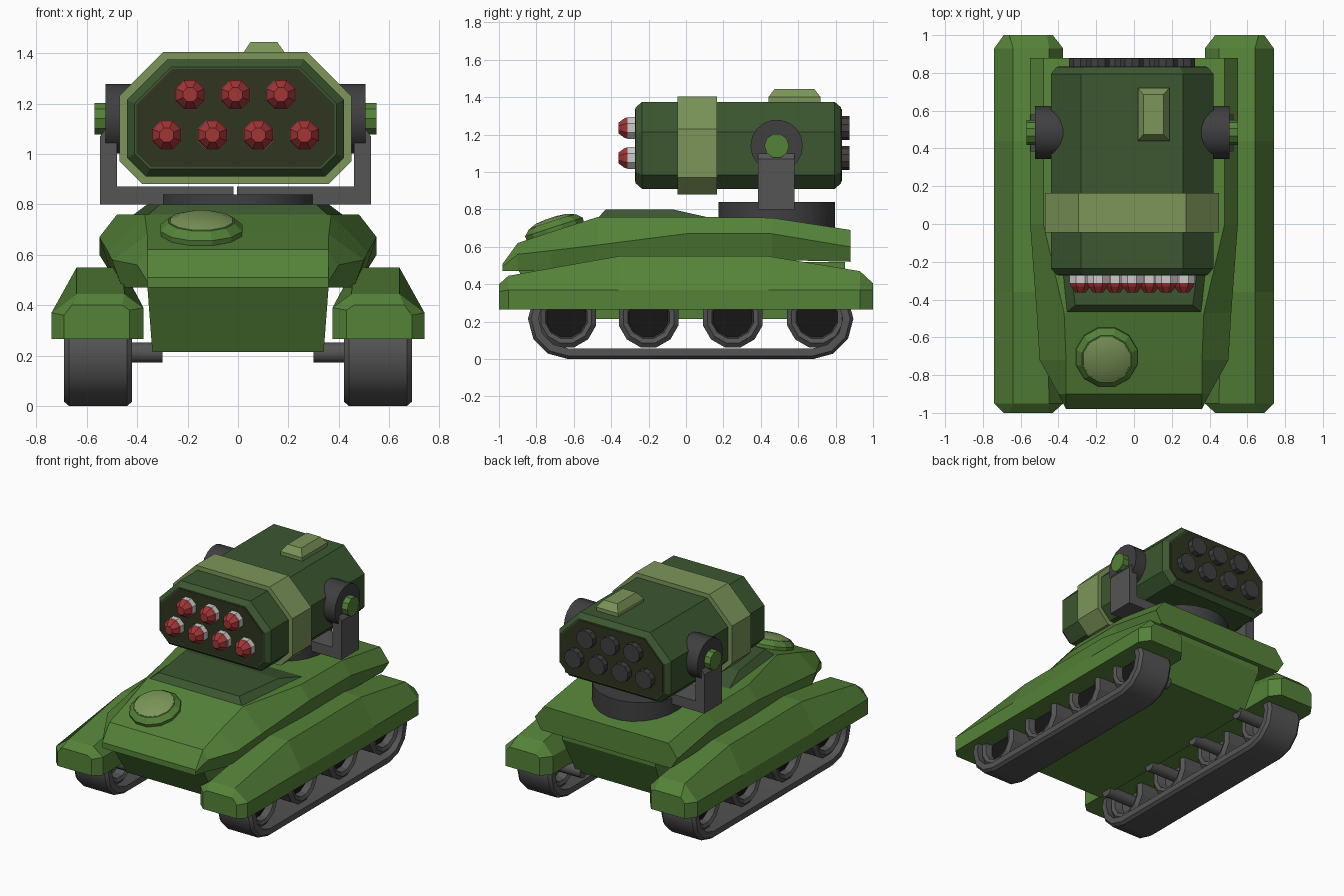
import bpy, bmesh, math
from mathutils import Matrix, Vector

if "Cube" in bpy.data.objects:
    bpy.data.objects.remove(bpy.data.objects["Cube"])

CX = -0.01          # the launcher group sits very slightly off centre
PI = math.pi


def mat(name, r, g, b):
    m = bpy.data.materials.new(name)
    m.diffuse_color = (r, g, b, 1)
    m.use_nodes = True
    m.node_tree.nodes["Principled BSDF"].inputs["Base Color"].default_value = m.diffuse_color
    return m


GREEN = mat("green", 0.09, 0.225, 0.04)
DARK = mat("dark_green", 0.045, 0.095, 0.03)
LIGHT = mat("light_green", 0.20, 0.30, 0.10)
FACE = mat("pod_face", 0.028, 0.035, 0.014)
STEEL = mat("steel", 0.09, 0.09, 0.09)
IRON = mat("dark_steel", 0.05, 0.05, 0.053)
BLACK = mat("black", 0.008, 0.008, 0.008)
RED = mat("red", 0.36, 0.035, 0.035)
WHITE = mat("white", 0.7, 0.7, 0.7)


def finish(name, bm, m, mirror=False, smooth=None, x=0.0):
    bmesh.ops.recalc_face_normals(bm, faces=bm.faces)
    me = bpy.data.meshes.new(name)
    bm.to_mesh(me)
    bm.free()
    ob = bpy.data.objects.new(name, me)
    bpy.context.collection.objects.link(ob)
    ob.location.x = x
    me.materials.append(m)
    if mirror:
        ob.modifiers.new("mirror", "MIRROR").use_mirror_merge = False
    if smooth:
        bpy.ops.object.select_all(action='DESELECT')
        ob.select_set(True)
        bpy.context.view_layer.objects.active = ob
        bpy.ops.object.shade_smooth_by_angle(angle=math.radians(smooth))
    return ob


def loft(name, sections, m, closed=False, **kw):
    """Skin a list of closed cross-sections; closed joins the last to the first."""
    bm = bmesh.new()
    rings = [[bm.verts.new(p) for p in s] for s in sections]
    pairs = list(zip(rings, rings[1:])) + ([(rings[-1], rings[0])] if closed else [])
    for a, b in pairs:
        for i in range(len(a)):
            j = (i + 1) % len(a)
            bm.faces.new((a[i], a[j], b[j], b[i]))
    if not closed:
        bm.faces.new(rings[0])
        bm.faces.new(rings[-1])
    return finish(name, bm, m, **kw)


def turned(name, profile, centre, axis, sides, m, **kw):
    """Solid of revolution: profile of (radius, distance along axis)."""
    rot = Vector((0, 0, 1)).rotation_difference(Vector(axis)).to_matrix()
    c = Vector(centre)
    secs = [[c + rot @ Vector((r * math.cos((k + .5) * 2 * PI / sides),
                               r * math.sin((k + .5) * 2 * PI / sides), h))
             for k in range(sides)] for r, h in profile]
    return loft(name, secs, m, **kw)


def full(half, y):
    """Mirror a half section of (x, z) points into a full ring at y."""
    return [(x, y, z) for x, z in half] + [(-x, y, z) for x, z in reversed(half)]


def rect(x0, x1, y0, y1, z):
    return [(x0, y0, z), (x1, y0, z), (x1, y1, z), (x0, y1, z)]


# lower hull, sloped at both ends
loft("lower_hull", [rect(-.34, .34, -.74, .72, .215),
                    rect(-.36, .36, -.90, .85, .48),
                    rect(-.36, .36, -.90, .85, .52)], GREEN)

# upper hull: y, then low, widest and top points of the half section
hull = [(-.98, (.36, .47), (.36, .495), (.36, .51)),
        (-.90, (.38, .47), (.40, .56), (.36, .62)),
        (-.72, (.46, .47), (.50, .58), (.36, .68)),
        (-.47, (.47, .49), (.515, .61), (.37, .76)),
        (0.0, (.50, .52), (.55, .67), (.48, .76)),
        (.46, (.50, .53), (.55, .67), (.48, .755)),
        (.88, (.50, .52), (.55, .60), (.48, .69))]
loft("upper_hull", [full([lo, wi, to], y) for y, lo, wi, to in hull], GREEN)

# raised plate on the deck
loft("deck_plate", [[(-.36, -.47, .755), (.36, -.47, .755), (.42, .13, .755), (-.42, .13, .755)],
                    [(-.31, -.43, .80), (.31, -.43, .80), (.36, -.07, .80), (-.36, -.07, .80)]], DARK)

# fenders over the tracks: y, inner x, outer x, shoulder z, top inner x, top outer x, top z
fender = [(-1.0, .43, .69, .36, .46, .66, .40),
          (-.95, .375, .74, .37, .45, .64, .445),
          (-.36, .375, .74, .37, .46, .64, .55),
          (.44, .375, .74, .37, .46, .64, .55),
          (.93, .375, .74, .37, .45, .64, .47),
          (1.0, .43, .69, .37, .46, .66, .405)]
loft("fender", [[(xi, y, .265), (xo, y, .265), (xo, y, zs), (to, y, zt), (ti, y, zt), (xi, y, zs + .02)]
                for y, xi, xo, zs, ti, to, zt in fender], GREEN, mirror=True)

# track bands: a chamfered strip swept round the end wheels
path = [(.68, t) for t in range(-90, 91, 30)] + [(-.63, t) for t in range(90, 271, 30)]
strip = [(.42, .158), (.42, .198), (.44, .215), (.67, .215), (.69, .198), (.69, .158)]
loft("track", [[(x, y + r * math.cos(math.radians(a)), .215 + r * math.sin(math.radians(a)))
                for x, r in strip] for y, a in path], STEEL, closed=True, mirror=True, smooth=35)

# road wheels with hollow faces, dark dishes and axles
for i, y in enumerate((-.64, -.20, .25, .70)):
    turned(f"wheel_{i}", [(.105, -.03), (.115, -.09), (.14, -.10), (.165, -.08), (.165, .08),
                          (.14, .10), (.115, .09), (.105, .03)], (.555, y, .222), (1, 0, 0), 12,
           STEEL, mirror=True)
    turned(f"wheel_dish_{i}", [(.112, -.02), (.112, .045)], (.555, y, .222), (1, 0, 0), 12,
           BLACK, mirror=True)
    turned(f"axle_{i}", [(.042, 0), (.042, .26)], (.30, y, .212), (1, 0, 0), 10,
           STEEL, mirror=True, smooth=40)

# crew hatch lying on the sloped nose
n = Vector((0, -math.sin(.315), math.cos(.315)))
hc = Vector((-.145, -.70, .687))
turned("hatch_rim", [(.165, -.02), (.168, .02), (.135, .05)], hc, n, 12, GREEN)
turned("hatch_lid", [(.132, .04), (.128, .052), (.09, .066), (.03, .072)], hc, n, 12, LIGHT, smooth=30)

# turntable
turned("turntable", [(.315, .70), (.315, .84)], (0, .485, 0), (0, 0, 1), 24, IRON, smooth=35)

# bracket: a floor bar and an upright on each side
bracket = [(.007, .80), (.537, .80), (.537, 1.07), (.515, 1.10), (.47, 1.10), (.47, .87), (.007, .87)]
loft("bracket", [[(x, y, z) for x, z in bracket] for y in (.385, .58)], STEEL, mirror=True, x=CX)
turned("pivot_disc", [(.14, .30), (.14, .515)], (0, .485, 1.14), (1, 0, 0), 18, IRON,
       mirror=True, smooth=35, x=CX)
turned("pivot_pin", [(.066, .40), (.066, .56)], (0, .485, 1.14), (1, 0, 0), 10, GREEN,
       mirror=True, x=CX)


# launcher pod: octagonal tube with bevelled ends
def octagon(y, d):
    k = d * .5
    return full([(.355 + k, .91 - d), (.43 + d, .985 - k), (.43 + d, 1.215 + k), (.27 + k, 1.375 + d)], y)


loft("launcher_pod", [octagon(-.27, -.03), octagon(-.235, 0), octagon(.795, 0), octagon(.83, -.03)],
     DARK, x=CX)
for nm, y0, y1 in (("pod_front_face", -.273, -.25), ("pod_back_face", .81, .833)):
    loft(nm, [octagon(y0, -.038), octagon(y1, -.038)], FACE, x=CX)
loft("pod_band", [octagon(-.045, .03), octagon(.165, .03)], LIGHT, x=CX)
loft("sight_box", [rect(.02, .187, .44, .72, 1.36), rect(.02, .187, .44, .72, 1.40),
                   rect(.05, .155, .475, .685, 1.445)], LIGHT)

# rockets in two rows, with exhausts at the back
spots = [(-.18 + .18 * i, 1.235) for i in range(3)] + [(-.273 + .182 * i, 1.075) for i in range(4)]
for i, (x, z) in enumerate(spots):
    at = (x + CX, 0, z)
    turned(f"rocket_body_{i}", [(.064, .25), (.064, .312)], at, (0, -1, 0), 8, WHITE)
    turned(f"rocket_tip_{i}", [(.063, .31), (.056, .33), (.03, .362)], at, (0, -1, 0), 8, RED)
    turned(f"exhaust_{i}", [(.064, .81), (.064, .875)], at, (0, 1, 0), 10, IRON)
